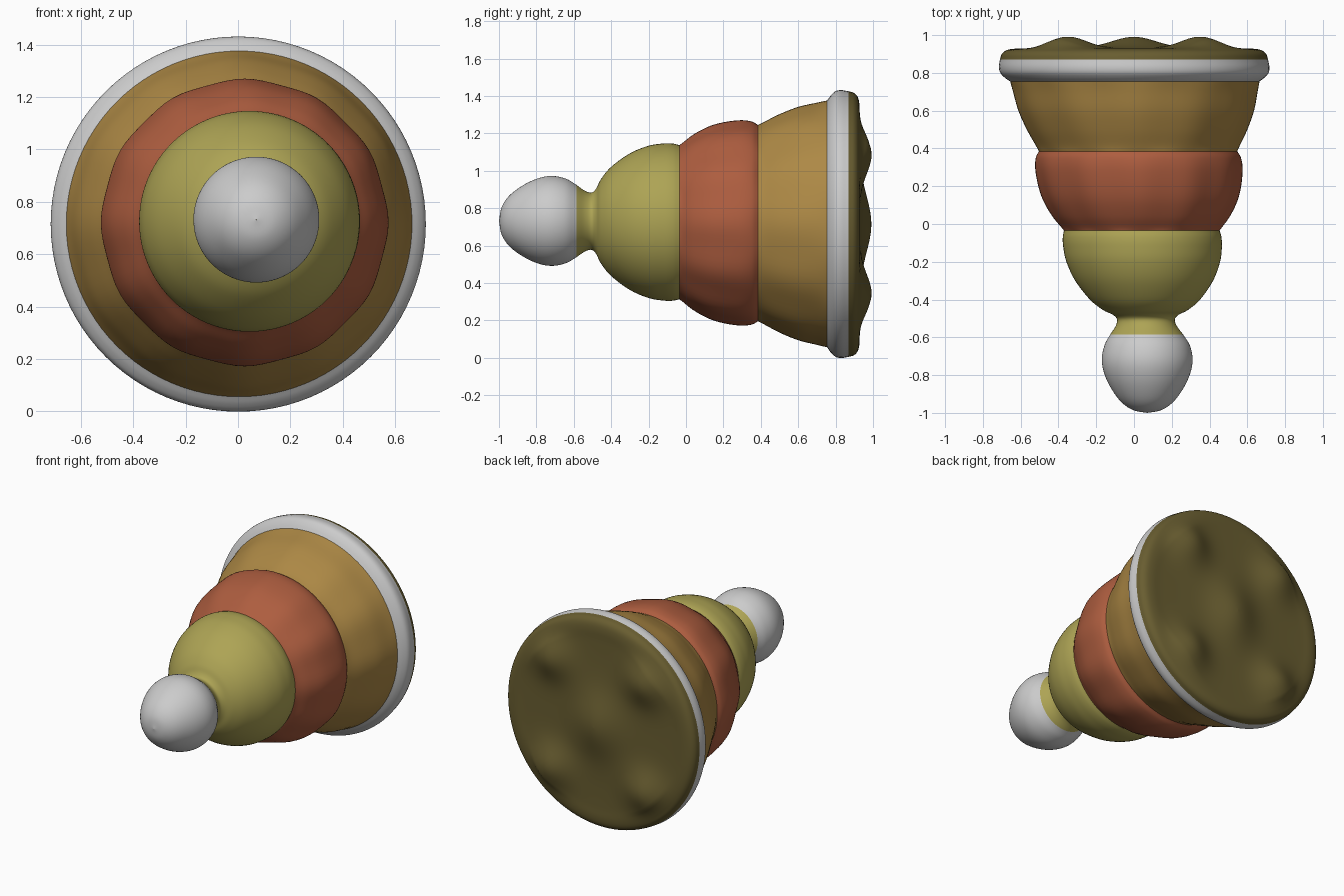
import bpy, bmesh, math
from mathutils import Vector

if "Cube" in bpy.data.objects:
    bpy.data.objects.remove(bpy.data.objects["Cube"])

SEG = 96


def spline(pts, steps=5):
    """Catmull-Rom through profile points."""
    p = [Vector(q) for q in pts]
    p = [2 * p[0] - p[1]] + p + [2 * p[-1] - p[-2]]
    out = []
    for i in range(1, len(p) - 2):
        a, b, c, d = p[i - 1:i + 3]
        for k in range(steps):
            t = k / steps
            out.append(0.5 * (2 * b + (c - a) * t + (2 * a - 5 * b + 4 * c - d) * t * t
                              + (3 * b - a - 3 * c + d) * t ** 3))
    return out + [p[-2]]


def axis(y):
    """The stack leans slightly to +x towards the tip."""
    t = min(1, max(0, (0.85 - y) / 1.5))
    return 0.07 * t, 0.715 + 0.017 * t


def build(name, profile, color=None, wave=0.0, lumps=None):
    """Lathe a (y, radius) profile around the y axis."""
    bm = bmesh.new()
    rings = []
    prof = spline(profile)
    for n, (y, r) in enumerate(prof):
        cx, cz = axis(y)
        fade = math.sin(math.pi * n / (len(prof) - 1))
        ring = []
        for j in range(SEG):
            a = 2 * math.pi * j / SEG
            rr = max(r, 0.0005) + wave * fade * math.cos(12 * a)
            x, z = rr * math.cos(a), rr * math.sin(a)
            dy = lumps(x, z) if lumps else 0
            ring.append(bm.verts.new((cx + x, y + dy, cz + z)))
        rings.append(ring)
    for p, q in zip(rings, rings[1:]):
        for j in range(SEG):
            k = (j + 1) % SEG
            bm.faces.new((p[j], q[j], q[k], p[k])).smooth = True
    me = bpy.data.meshes.new(name)
    bm.to_mesh(me)
    bm.free()
    ob = bpy.data.objects.new(name, me)
    bpy.context.collection.objects.link(ob)
    if color:
        m = bpy.data.materials.new(name + "_colour")
        m.diffuse_color = (*color, 1)
        m.use_nodes = True
        m.node_tree.nodes["Principled BSDF"].inputs["Base Color"].default_value = m.diffuse_color
        me.materials.append(m)


def back_lumps(x, z):
    """Four soft lumps around a taller centre mound."""
    r = math.hypot(x, z)
    h = 0.055 * math.exp(-(x / 0.16) ** 2 - (z / 0.2) ** 2)
    for sx in (-0.35, 0.35):
        for sz in (-0.37, 0.37):
            h += 0.065 * math.exp(-((x - sx) ** 2 + (z - sz) ** 2) / 0.14 ** 2)
    return h * min(1, max(0, (0.67 - r) / 0.08))


# round tip
build("tip_ball", [(-1, 0), (-0.985, 0.075), (-0.94, 0.14), (-0.86, 0.197), (-0.78, 0.231),
                   (-0.71, 0.24), (-0.64, 0.225), (-0.585, 0.193)])
# smallest tier with its neck
build("yellow_tier", [(-0.585, 0.193), (-0.54, 0.162), (-0.505, 0.153), (-0.48, 0.175),
                      (-0.455, 0.225), (-0.4, 0.292), (-0.3, 0.365), (-0.2, 0.407),
                      (-0.12, 0.42), (-0.07, 0.42), (-0.035, 0.412)], (0.42, 0.37, 0.09))
# middle tier
build("red_tier", [(-0.035, 0.412), (-0.015, 0.425), (0.04, 0.466), (0.12, 0.508),
                   (0.2, 0.532), (0.29, 0.545), (0.35, 0.541), (0.385, 0.525)],
      (0.42, 0.11, 0.05), wave=0.005)
# large tier
build("orange_tier", [(0.385, 0.525), (0.42, 0.54), (0.5, 0.58), (0.6, 0.62),
                      (0.7, 0.645), (0.755, 0.66)], (0.42, 0.25, 0.06), wave=0.004)
# rolled rim
build("rim", [(0.755, 0.66), (0.775, 0.688), (0.8, 0.71), (0.83, 0.716), (0.87, 0.71)])
# lumpy closed back
build("back_panel", [(0.87, 0.71), (0.9, 0.7), (0.92, 0.675), (0.928, 0.63), (0.927, 0.56),
                     (0.928, 0.45), (0.93, 0.35), (0.932, 0.25), (0.935, 0.12), (0.936, 0)],
      (0.14, 0.11, 0.03), lumps=back_lumps)
